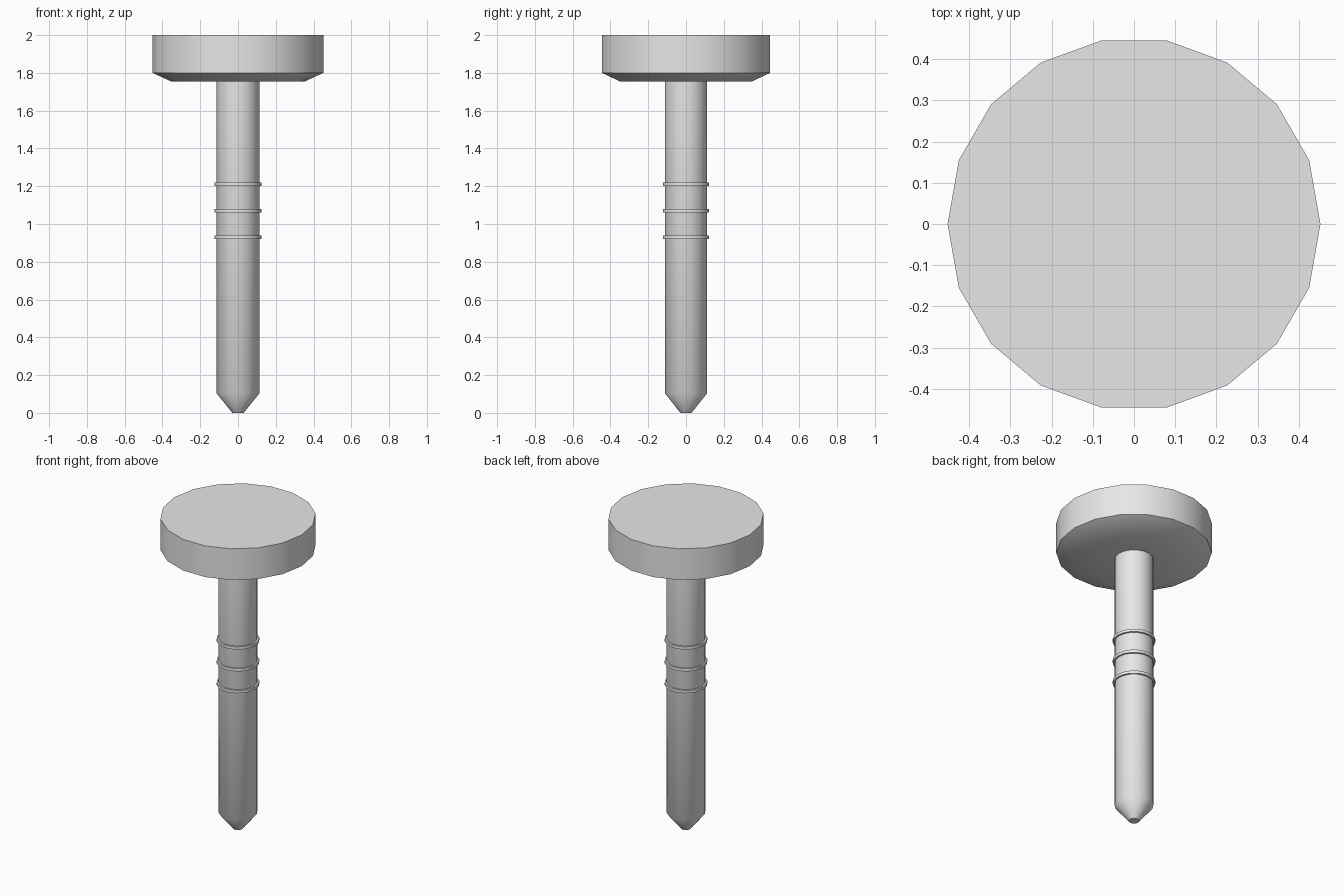
import bpy, bmesh, math

SIDES = 18

cube = bpy.data.objects.get("Cube")
if cube:
    bpy.data.objects.remove(cube, do_unlink=True)

# Plain grey metal
metal = bpy.data.materials.new("grey_metal")
metal.use_nodes = True
GREY = (0.8, 0.8, 0.8, 1)
metal.diffuse_color = GREY
metal.node_tree.nodes["Principled BSDF"].inputs["Base Color"].default_value = GREY


def lathe(name, profile, capped=True):
    """Turn a (radius, height) profile, listed bottom to top, around z."""
    bm = bmesh.new()
    rings = []
    for r, z in profile:
        rings.append([bm.verts.new((r * math.cos(math.tau * i / SIDES),
                                    r * math.sin(math.tau * i / SIDES), z))
                      for i in range(SIDES)])
    for low, high in zip(rings, rings[1:]):
        for i in range(SIDES):
            j = (i + 1) % SIDES
            bm.faces.new((low[i], low[j], high[j], high[i]))
    if capped:
        bm.faces.new(rings[0][::-1])
        bm.faces.new(rings[-1])
    mesh = bpy.data.meshes.new(name)
    bm.to_mesh(mesh)
    bm.free()
    mesh.materials.append(metal)
    obj = bpy.data.objects.new(name, mesh)
    bpy.context.collection.objects.link(obj)
    bpy.ops.object.select_all(action="DESELECT")
    obj.select_set(True)
    bpy.context.view_layer.objects.active = obj
    bpy.ops.object.shade_smooth_by_angle(angle=math.radians(45))
    return obj


# Shank and head turned as one body: blunt tip, rod, bevelled underside, disc
lathe("nail_body", [(0.03, 0), (0.113, 0.103), (0.113, 1.755),
                    (0.355, 1.755), (0.452, 1.8), (0.452, 2)])

# Three thin grip rings around the shank
for n, z in enumerate((0.93, 1.07, 1.21)):
    lathe(f"grip_ring_{n + 1}", [(0.11, z - 0.009), (0.124, z - 0.009),
                                 (0.124, z + 0.009), (0.11, z + 0.009)], capped=False)
